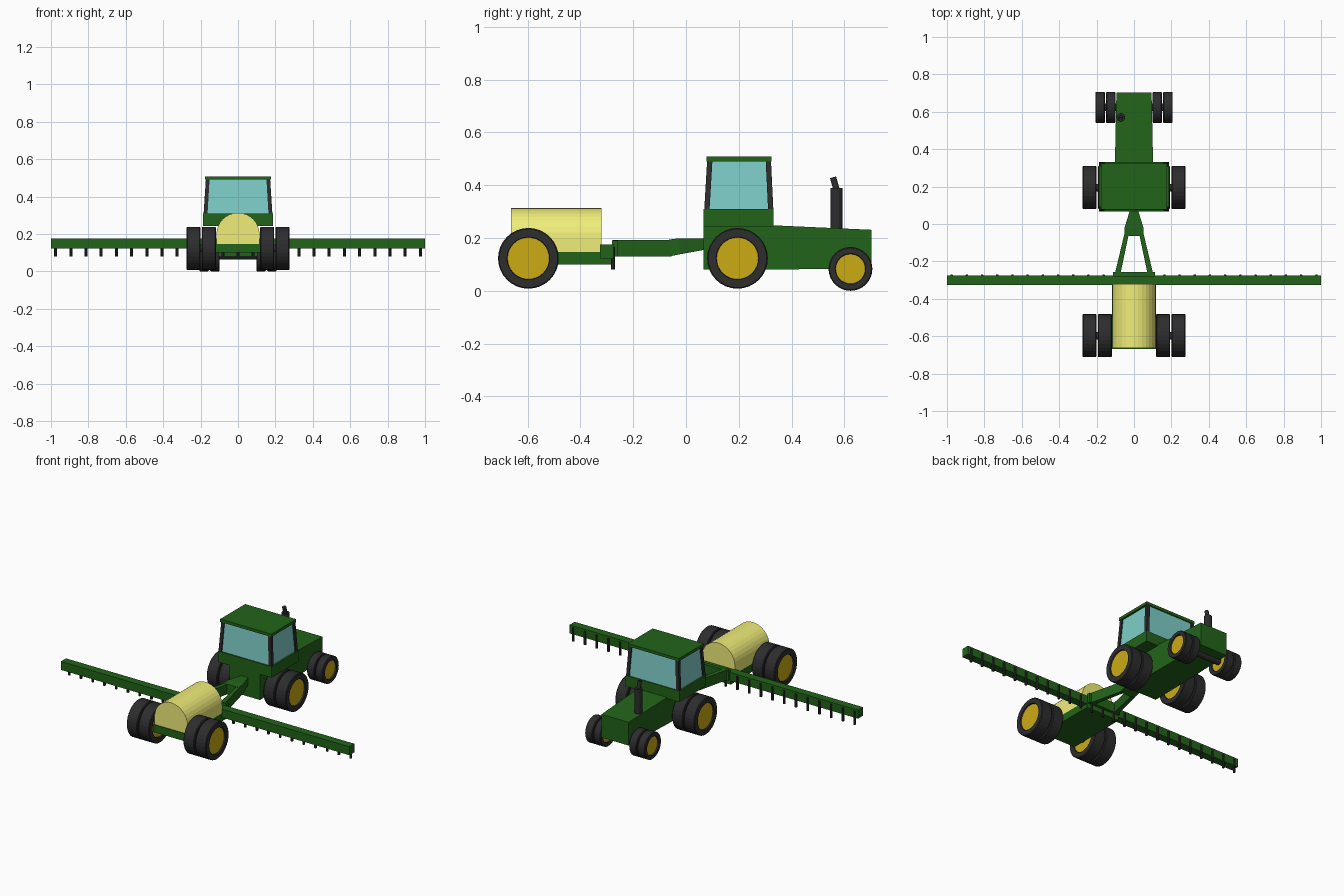
import bpy, bmesh
from math import cos, sin, pi
from mathutils import Vector

if "Cube" in bpy.data.objects:
    bpy.data.objects.remove(bpy.data.objects["Cube"])


def material(name, *rgb):
    m = bpy.data.materials.new(name)
    m.diffuse_color = (*rgb, 1)
    m.use_nodes = True
    m.node_tree.nodes["Principled BSDF"].inputs["Base Color"].default_value = m.diffuse_color
    return m


GREEN = material("green", 0.016, 0.127, 0.01)
GOLD = material("gold", 0.6, 0.41, 0.007)
CREAM = material("pale_yellow", 0.87, 0.85, 0.19)
GLASS = material("glass", 0.21, 0.62, 0.58)
DARK = material("dark", 0.026, 0.026, 0.028)


def loft(name, rings, mat, mirror=False, closed=False):
    """Skin a list of equal-length rings; cap the ends unless closed."""
    bm = bmesh.new()
    rows = [[bm.verts.new(p) for p in ring] for ring in rings]
    n = len(rows[0])
    for a, b in zip(rows, rows[1:] + ([rows[0]] if closed else [])):
        for i in range(n):
            j = (i + 1) % n
            bm.faces.new((a[i], a[j], b[j], b[i]))
    if not closed:
        bm.faces.new(rows[0])
        bm.faces.new(rows[-1])
    bmesh.ops.recalc_face_normals(bm, faces=bm.faces)
    me = bpy.data.meshes.new(name)
    bm.to_mesh(me)
    bm.free()
    me.materials.append(mat)
    ob = bpy.data.objects.new(name, me)
    bpy.context.collection.objects.link(ob)
    if mirror:
        ob.modifiers.new("Mirror", "MIRROR")
    return ob


def rect_z(x0, x1, y0, y1, z):
    return [(x0, y0, z), (x1, y0, z), (x1, y1, z), (x0, y1, z)]


def rect_y(x0, x1, y, z0, z1):
    return [(x0, y, z0), (x1, y, z0), (x1, y, z1), (x0, y, z1)]


def box(name, x0, x1, y0, y1, z0, z1, mat, mirror=False):
    return loft(name, [rect_z(x0, x1, y0, y1, z) for z in (z0, z1)], mat, mirror)


def circle_x(x, y, z, r, n=32):
    return [(x, y + r * cos(2 * pi * i / n), z + r * sin(2 * pi * i / n)) for i in range(n)]


def rod(name, a, b, r, mat, n=16):
    a, b = Vector(a), Vector(b)
    q = Vector((0, 0, 1)).rotation_difference(b - a)
    ring = [q @ Vector((r * cos(2 * pi * i / n), r * sin(2 * pi * i / n), 0)) for i in range(n)]
    return loft(name, [[p + c for p in ring] for c in (a, b)], mat)


def wheel(name, x0, x1, y, z, r, rim):
    d = 0.008
    profile = [(x0, rim), (x0, r - 0.004), (x0 + 0.004, r), (x1 - 0.004, r),
               (x1, r - 0.004), (x1, rim), (x1 - d, rim - 0.002), (x0 + d, rim - 0.002)]
    loft(name + "_tyre", [circle_x(x, y, z, q) for x, q in profile], DARK, True, True)
    loft(name + "_rim", [circle_x(x, y, z, rim) for x in (x0 + d, x1 - d)], GOLD, True)


# Dual wheels on three axles
for name, y, z, r, rim, spans in (
        ("trailer", -0.597, 0.123, 0.115, 0.081, ((0.118, 0.193), (0.201, 0.275))),
        ("tractor_rear", 0.195, 0.123, 0.115, 0.081, ((0.118, 0.193), (0.201, 0.275))),
        ("tractor_front", 0.623, 0.083, 0.083, 0.058, ((0.098, 0.149), (0.156, 0.207)))):
    for side, (x0, x1) in zip(("inner", "outer"), spans):
        wheel(f"{name}_{side}", x0, x1, y, z, r, rim)
    rod(name + "_axle", (-spans[1][0] - 0.02, y, z), (spans[1][0] + 0.02, y, z), 0.02, DARK)

# Tractor body and hood
loft("tractor_body", [rect_y(-0.105, 0.105, 0.067, 0.08, 0.243),
                      rect_y(-0.102, 0.102, 0.33, 0.08, 0.248),
                      rect_y(-0.094, 0.094, 0.703, 0.086, 0.231)], GREEN)

# Cab: base, glass, corner pillars, roof
box("cab_base", -0.186, 0.186, 0.067, 0.332, 0.241, 0.309, GREEN)
loft("cab_glass", [rect_z(-0.176, 0.176, 0.075, 0.325, 0.305),
                   rect_z(-0.164, 0.164, 0.086, 0.315, 0.492)], GLASS)
for name, a, b in (("rear", 0.069, 0.080), ("front", 0.311, 0.302)):
    loft(f"cab_{name}_pillar", [rect_z(0.163, 0.184, a, a + 0.02, 0.305),
                                rect_z(0.152, 0.172, b, b + 0.02, 0.492)], DARK, True)
box("cab_roof", -0.177, 0.177, 0.077, 0.323, 0.49, 0.508, GREEN)

# Exhaust
rod("exhaust_stack", (-0.07, 0.57, 0.22), (-0.07, 0.57, 0.39), 0.023, DARK)
rod("exhaust_tip", (-0.07, 0.571, 0.38), (-0.07, 0.557, 0.43), 0.012, DARK)

# Hitch and A-frame drawbar
loft("hitch", [rect_y(-0.052, 0.052, -0.065, 0.13, 0.194),
               rect_y(-0.052, 0.052, -0.025, 0.138, 0.199),
               rect_y(-0.02, 0.02, 0.08, 0.157, 0.199)], GREEN)
loft("drawbar_arm", [rect_y(0.075, 0.105, -0.278, 0.13, 0.193),
                     rect_y(0.028, 0.052, -0.055, 0.13, 0.193)], GREEN, True)

# Trailer chassis with front crossbeam
box("trailer_chassis", -0.117, 0.117, -0.667, -0.275, 0.1, 0.147, GREEN)
box("trailer_crossbeam", -0.113, 0.113, -0.28, -0.257, 0.13, 0.19, GREEN)

# Tank with a half-round top
arch = [(0.115, 0.145)] + [(0.115 * cos(pi * i / 16), 0.198 + 0.115 * sin(pi * i / 16))
                           for i in range(17)] + [(-0.115, 0.145)]
loft("tank", [[(x, y, z) for x, z in arch] for y in (-0.662, -0.32)], CREAM)

# Spray boom with nozzles
box("spray_boom", -1, 1, -0.325, -0.275, 0.123, 0.176, GREEN)
for i in range(25):
    x = -0.975 + 1.95 * i / 24
    rod(f"nozzle_{i + 1}", (x, -0.277, 0.08), (x, -0.277, 0.165), 0.008, DARK, 8)
